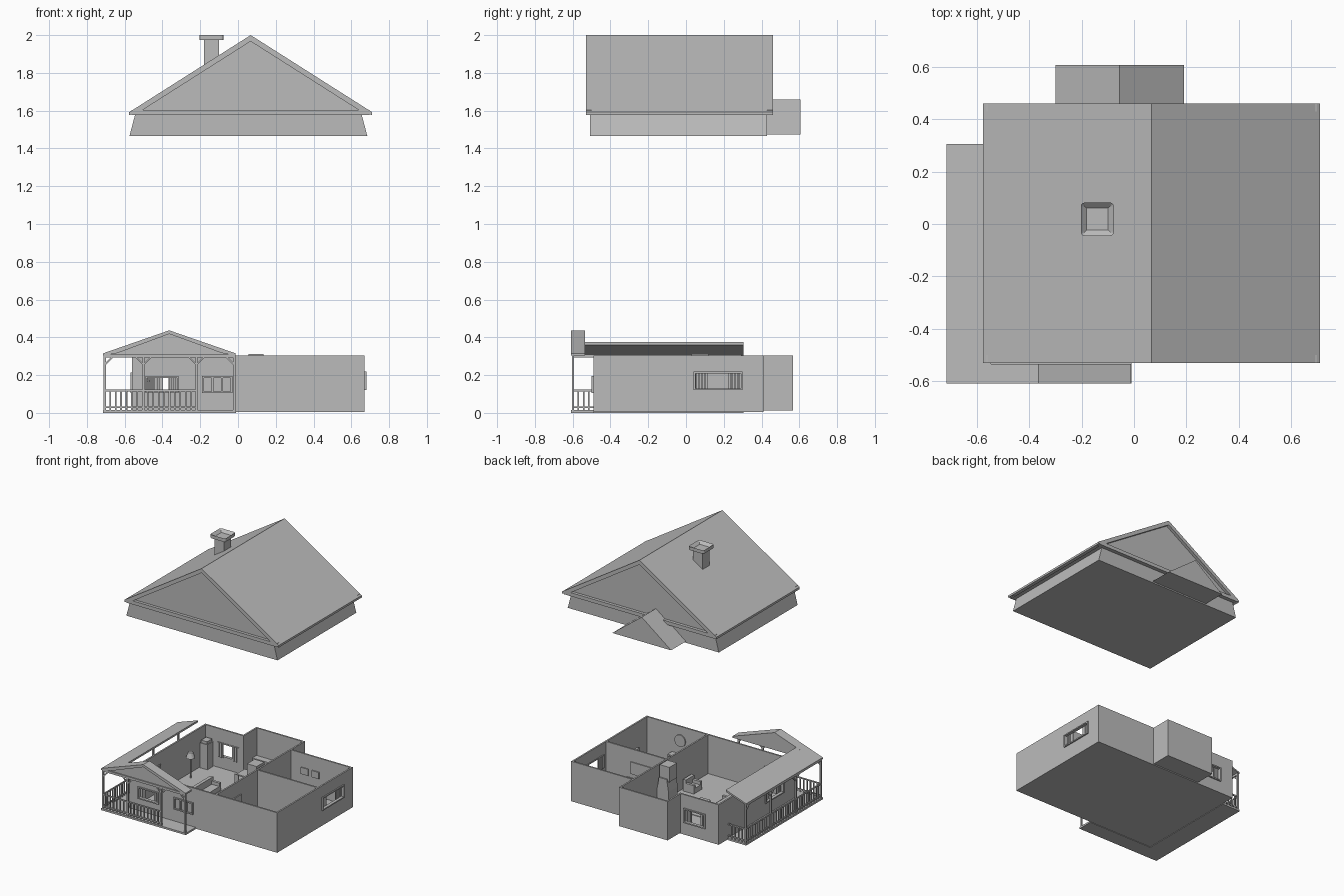
import bpy, bmesh, math
from mathutils import Vector, Matrix

cube = bpy.data.objects.get("Cube")
if cube:
    bpy.data.objects.remove(cube)

grey = bpy.data.materials.new("plain grey")
grey.use_nodes = True
grey.diffuse_color = (0.5, 0.5, 0.5, 1)
grey.node_tree.nodes["Principled BSDF"].inputs["Base Color"].default_value = (0.5, 0.5, 0.5, 1)


def finish(name, bm):
    bmesh.ops.recalc_face_normals(bm, faces=bm.faces)
    mesh = bpy.data.meshes.new(name)
    bm.to_mesh(mesh)
    bm.free()
    mesh.materials.append(grey)
    obj = bpy.data.objects.new(name, mesh)
    bpy.context.collection.objects.link(obj)
    return obj


def add_box(bm, x, y, z):
    size = (x[1] - x[0], y[1] - y[0], z[1] - z[0])
    mid = (sum(x) / 2, sum(y) / 2, sum(z) / 2)
    return bmesh.ops.create_cube(bm, size=1, matrix=Matrix.Translation(mid) @ Matrix.Diagonal((*size, 1)))


def boxes(name, *parts):
    bm = bmesh.new()
    for p in parts:
        add_box(bm, *p)
    return finish(name, bm)


def add_bar(bm, a, b, w):
    a, b = Vector(a), Vector(b)
    rot = (b - a).to_track_quat('Z', 'Y').to_matrix().to_4x4()
    scale = Matrix.Diagonal((w, w, (b - a).length, 1))
    bmesh.ops.create_cube(bm, size=1, matrix=Matrix.Translation((a + b) / 2) @ rot @ scale)


def prism(name, profile, y0, y1):
    """Extrude an x-z outline along y."""
    bm = bmesh.new()
    face = bm.faces.new([bm.verts.new((x, y0, z)) for x, z in profile])
    moved = bmesh.ops.extrude_face_region(bm, geom=[face])["geom"]
    bmesh.ops.translate(bm, vec=(0, y1 - y0, 0), verts=[v for v in moved if isinstance(v, bmesh.types.BMVert)])
    return finish(name, bm)


def cylinder(name, at, r1, r2, depth, sides=16, turn=0):
    bm = bmesh.new()
    m = Matrix.Translation(at) @ Matrix.Rotation(turn, 4, 'X')
    bmesh.ops.create_cone(bm, cap_ends=True, segments=sides, radius1=r1, radius2=r2, depth=depth, matrix=m)
    return finish(name, bm)


# House outline
L, R, F, B, H, T = -0.56, 0.67, -0.49, 0.41, 0.305, 0.012
BASE = 0.012


def wall(name, axis, at, span, hole=None, inward=1):
    """Wall along x or y, with an optional framed and curtained window."""
    across = sorted((at, at + T * inward))

    def place(along, thick, z):
        return (along, thick, z) if axis == 'x' else (thick, along, z)
    if not hole:
        return boxes(name, place(span, across, (BASE, H)))
    a, b, lo, hi = hole
    boxes(name, place((span[0], a), across, (BASE, H)), place((b, span[1]), across, (BASE, H)),
          place((a, b), across, (BASE, lo)), place((a, b), across, (hi, H)))
    thick = sorted((at - 0.009 * inward, at + (T + 0.003) * inward))
    f = 0.009
    boxes(name + "_window_frame", place((a, b), thick, (lo, lo + f)), place((a, b), thick, (hi - f, hi)),
          place((a, a + f), thick, (lo, hi)), place((b - f, b), thick, (lo, hi)))
    folds = []
    n = 5
    step = (b - a) * 0.3 / n
    inner = at + T * inward
    for i in range(n):
        depth = sorted((inner, inner + (0.006 + 0.005 * (i % 2)) * inward))
        for start in (a + i * step, b - (i + 1) * step):
            folds.append(place((start, start + step * 0.8), depth, (lo, hi)))
    boxes(name + "_curtains", *folds)


# Floors and walls
boxes("house_floor", ((L, R), (F, B), (0.004, BASE)))
boxes("alcove_floor", ((-0.243, 0.163), (B, 0.566), (0.012, 0.02)))
wall("front_wall", 'x', F, (L, 0.0), (-0.49, -0.315, 0.105, 0.195))
wall("front_wall_middle", 'x', F, (0.0, R))
boxes("entry_window_frame", *[((-0.19 + i * 0.05, -0.18 + i * 0.05), (F - 0.009, F), (0.105, 0.195)) for i in range(4)],
      *[((-0.19, -0.03), (F - 0.009, F), (z, z + 0.009)) for z in (0.105, 0.186)])
wall("right_wall", 'y', R, (F, B), (0.04, 0.3, 0.12, 0.218), -1)
wall("left_wall", 'y', L, (F, B), (-0.36, -0.14, 0.105, 0.215))
wall("back_wall_left", 'x', B, (L, -0.243), (-0.45, -0.27, 0.095, 0.205), -1)
wall("back_wall_right", 'x', B, (0.163, R), None, -1)
wall("alcove_back_wall", 'x', 0.566, (-0.243, 0.163), None, -1)
wall("alcove_left_wall", 'y', -0.243, (B - T, 0.566))
wall("alcove_right_wall", 'y', 0.163, (B - T, 0.566), None, -1)
wall("long_partition", 'y', 0.15, (F, B))
wall("short_partition", 'x', 0.0, (0.15, R))

# Porch deck, posts, braces and railings
PL, PF, PB = -0.705, -0.598, 0.295
boxes("porch_deck", ((-0.715, -0.01), (-0.608, F), (0, 0.014)), ((-0.715, L), (F, 0.305), (0, 0.014)))
posts = [(x, PF) for x in (PL, -0.5, -0.22, -0.02)] + [(PL, y) for y in (-0.3, 0.0, PB)]
bm = bmesh.new()
for x, y in posts:
    add_box(bm, (x - 0.006, x + 0.006), (y - 0.006, y + 0.006), (0, 0.305))
finish("porch_posts", bm)
bm = bmesh.new()
for x, y in posts:
    along = Vector((1, 0, 0)) if y == PF else Vector((0, 1, 0))
    for s in (-1, 1):
        tip = Vector((x, y, 0.3)) + along * 0.045 * s
        if PL - 0.01 < tip.x < 0 and PF - 0.01 < tip.y < PB + 0.01:
            add_bar(bm, (x, y, 0.255), tip, 0.008)
finish("porch_braces", bm)
boxes("porch_beams", ((-0.71, -0.015), (-0.604, -0.592), (0.293, 0.31)), ((-0.711, -0.699), (PF, PB), (0.293, 0.31)))


def railing(name, a, b):
    bm = bmesh.new()
    a, b = Vector(a), Vector(b)
    up = Vector((0, 0, 1))
    for z in (0.03, 0.118):
        add_bar(bm, a + up * z, b + up * z, 0.009)
    n = round((b - a).length / 0.028)
    for i in range(1, n):
        p = a.lerp(b, i / n)
        add_bar(bm, p + up * 0.014, p + up * 0.116, 0.008)
    finish(name, bm)


railing("front_railing", (PL, PF, 0), (-0.22, PF, 0))
railing("side_railing", (PL, PF, 0), (PL, PB, 0))
railing("back_railing", (PL, PB, 0), (L, PB, 0))

# Porch roof
prism("porch_gable_roof", [(-0.715, 0.303), (-0.715, 0.315), (-0.364, 0.437), (-0.012, 0.315), (-0.012, 0.303),
                           (-0.087, 0.317), (-0.364, 0.418), (-0.637, 0.317)], -0.608, -0.534)
prism("porch_gable_infill", [(-0.71, 0.304), (-0.017, 0.304), (-0.364, 0.43)], -0.596, -0.536)
prism("side_porch_roof", [(-0.715, 0.304), (-0.715, 0.315), (-0.545, 0.374), (-0.545, 0.36)], -0.534, 0.305)

# Lifted main roof
MID = 0.067
prism("roof_skirt", [(-0.575, 1.465), (0.685, 1.465), (0.655, 1.578), (-0.545, 1.578)], -0.508, 0.43)
prism("roof_slopes", [(MID - 0.643, 1.576), (MID - 0.643, 1.592), (MID, 2.0), (MID + 0.643, 1.592),
                      (MID + 0.643, 1.576), (MID + 0.573, 1.603), (MID, 1.967), (MID - 0.573, 1.603)], -0.53, 0.46)
prism("roof_gables", [(MID - 0.62, 1.576), (MID + 0.62, 1.576), (MID, 1.98)], -0.508, 0.437)
boxes("gable_sills", *[((MID - 0.63, MID + 0.63), y, (1.576, 1.603)) for y in ((-0.53, -0.5), (0.43, 0.46))])
prism("alcove_roof", [(-0.3, 1.475), (0.19, 1.475), (-0.055, 1.66)], 0.3, 0.606)

# Chimney with a hollow rounded cap
boxes("chimney_shaft", ((-0.18, -0.1), (-0.025, 0.06), (1.75, 1.977)))
bm = bmesh.new()
add_box(bm, (-0.203, -0.077), (-0.045, 0.082), (1.974, 2.0))
upright = [e for e in bm.edges if abs(e.verts[0].co.z - e.verts[1].co.z) > 0.01]
bmesh.ops.bevel(bm, geom=upright, offset=0.015, segments=3, affect='EDGES', profile=0.5)
top = max(bm.faces, key=lambda f: f.calc_center_median().z)
bmesh.ops.inset_region(bm, faces=[top], thickness=0.022)
bmesh.ops.translate(bm, vec=(0, 0, -0.02), verts=top.verts)
finish("chimney_cap", bm)


# Furniture
def table(name, x, y, z, leg=0.01):
    legs = [((a, a + leg), (b, b + leg), (BASE, z)) for a in (x[0], x[1] - leg) for b in (y[0], y[1] - leg)]
    boxes(name, (x, y, (z - 0.01, z)), *legs)


def sofa(name, x, y, side):
    back = (x[0], x[0] + 0.025) if side < 0 else (x[1] - 0.025, x[1])
    boxes(name, (x, y, (BASE, 0.05)), (back, y, (0.05, 0.1)),
          *[(x, (b, b + 0.02), (0.05, 0.075)) for b in (y[0], y[1] - 0.02)])


prism("fireplace_base", [(0.055, BASE), (0.15, BASE), (0.15, 0.13), (0.135, 0.22), (0.07, 0.22), (0.055, 0.13)], 0.02, 0.13)
boxes("fireplace_flue", ((0.055, 0.135), (0.03, 0.12), (0.2, 0.312)))
boxes("tall_cabinet", ((-0.54, -0.48), (0.32, 0.39), (BASE, 0.2)), ((-0.535, -0.485), (0.325, 0.385), (0.2, 0.22)))
boxes("kitchen_counter", ((-0.23, 0.1), (0.5, 0.55), (BASE, 0.1)))
table("dining_table", (-0.19, -0.03), (0.25, 0.35), 0.085)
for i, x in enumerate((-0.17, -0.08)):
    boxes("dining_chair_%d" % i, ((x, x + 0.035), (0.2, 0.235), (BASE, 0.055)), ((x, x + 0.035), (0.2, 0.207), (0.055, 0.11)))
sofa("long_sofa", (-0.3, -0.21), (-0.15, 0.1), -1)
sofa("armchair", (0.04, 0.13), (-0.25, -0.15), 1)
table("coffee_table", (-0.15, -0.07), (-0.08, 0.04), 0.045)
boxes("rug", ((-0.32, 0.03), (-0.2, 0.13), (BASE, BASE + 0.004)))
cylinder("lamp_pole", (-0.5, 0.15, 0.09), 0.005, 0.005, 0.16)
cylinder("lamp_shade", (-0.5, 0.15, 0.185), 0.032, 0.018, 0.04)
boxes("bed", ((0.46, 0.65), (-0.36, -0.12), (BASE, 0.06)), ((0.64, 0.656), (-0.36, -0.12), (0.06, 0.12)))
table("dressing_table", (0.31, 0.45), (-0.475, -0.42), 0.1)
cylinder("round_mirror", (0.38, -0.472, 0.2), 0.045, 0.045, 0.008, 24, math.pi / 2)
boxes("sideboard", ((0.25, 0.48), (0.015, 0.07), (BASE, 0.09)), ((0.28, 0.45), (0.013, 0.02), (0.12, 0.21)))
boxes("picture_frames", *[((x, x + 0.06), (0.39, 0.398), (0.15, 0.2)) for x in (0.25, 0.34)],
      ((0.162, 0.17), (-0.3, -0.2), (BASE, 0.2)))
